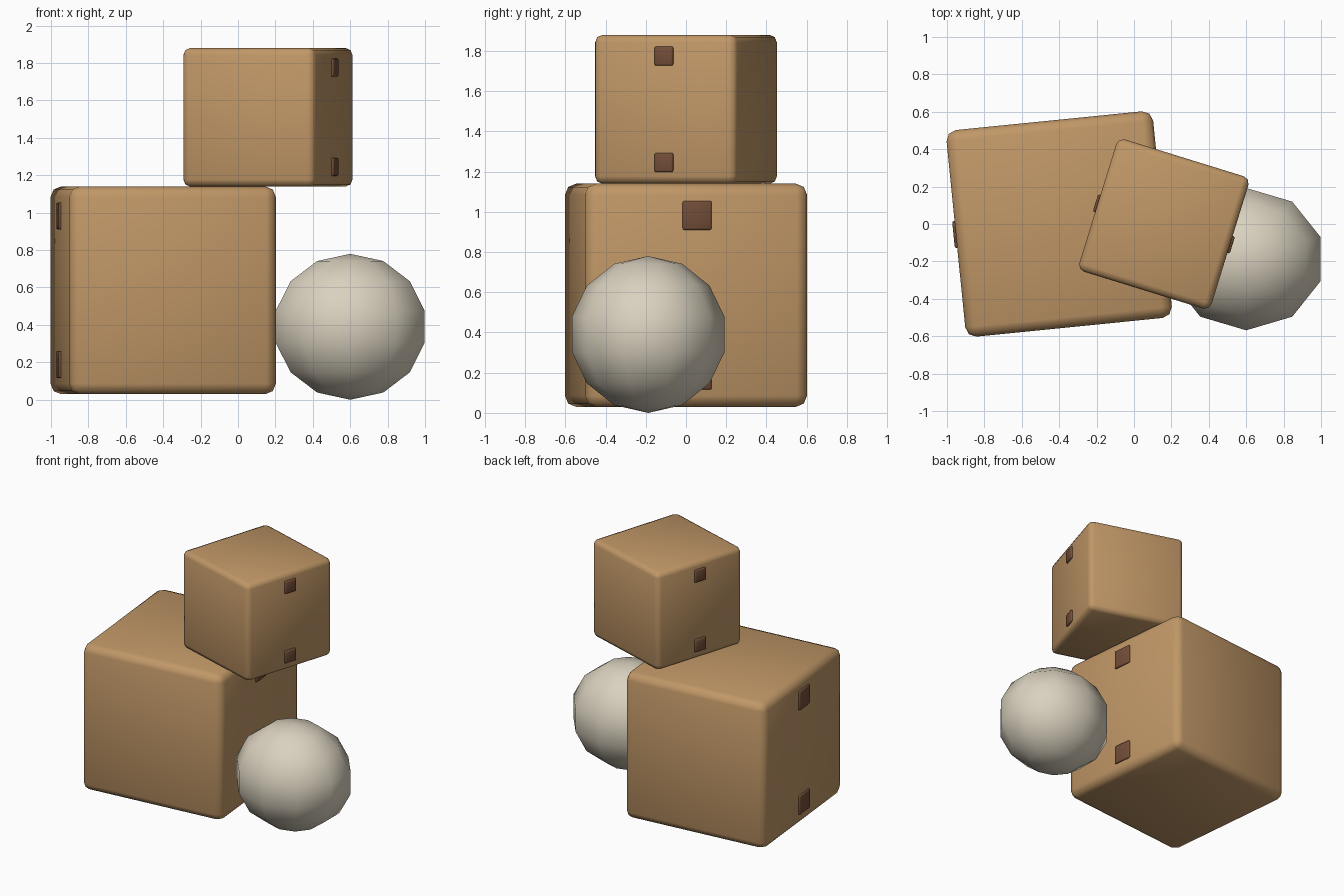
import bpy
import math
from mathutils import Matrix, Vector

old = bpy.data.objects.get("Cube")
if old:
    bpy.data.objects.remove(old, do_unlink=True)


def make_material(name, rgb):
    mat = bpy.data.materials.new(name)
    mat.use_nodes = True
    color = (*rgb, 1.0)
    mat.diffuse_color = color
    mat.node_tree.nodes["Principled BSDF"].inputs["Base Color"].default_value = color
    return mat


cardboard = make_material("cardboard_tan", (0.53, 0.31, 0.135))
tape = make_material("tape_brown", (0.17, 0.075, 0.04))
stone = make_material("pale_stone", (0.70, 0.64, 0.52))


def block(name, centre, size, turn, bevel, mat):
    """Rounded block turned about the vertical axis."""
    bpy.ops.mesh.primitive_cube_add(size=1, location=centre, rotation=(0, 0, turn))
    obj = bpy.context.object
    obj.name = name
    obj.data.transform(Matrix.Diagonal((*size, 1)))
    mod = obj.modifiers.new("Rounded edges", "BEVEL")
    mod.width = bevel
    mod.segments = 2
    bpy.ops.object.modifier_apply(modifier=mod.name)
    bpy.ops.object.shade_smooth_by_angle(angle=math.radians(50))
    obj.data.materials.append(mat)
    return obj


def box(name, centre, size, turn):
    """Carton with tape tabs near the top and bottom of both side faces."""
    block(name, centre, (size, size, size), turn, 0.05 * size, cardboard)
    spin = Matrix.Rotation(turn, 3, "Z")
    tab = 0.13 * size
    for side, side_name in ((1, "left"), (-1, "right")):
        for level, level_name in ((1, "upper"), (-1, "lower")):
            offset = Vector((side * size / 2, 0, level * 0.358 * size))
            block(f"{name}_{side_name}_{level_name}_tab", Vector(centre) + spin @ offset,
                  (0.026, tab, tab), turn, 0.009, tape)


# Stacked cartons
box("large_box", (-0.4, 0, 0.585), 1.11, 0.1)
box("small_box", (0.16, 0, 1.51), 0.74, -0.3)

# Faceted ball beside the cartons
bpy.ops.mesh.primitive_uv_sphere_add(segments=10, ring_count=7, radius=0.39,
                                     location=(0.6, -0.188, 0.39))
ball = bpy.context.object
ball.name = "ball"
ball.data.transform(Matrix.Diagonal((1.1, 1, 1, 1)))
bpy.ops.object.shade_smooth()
ball.data.materials.append(stone)
